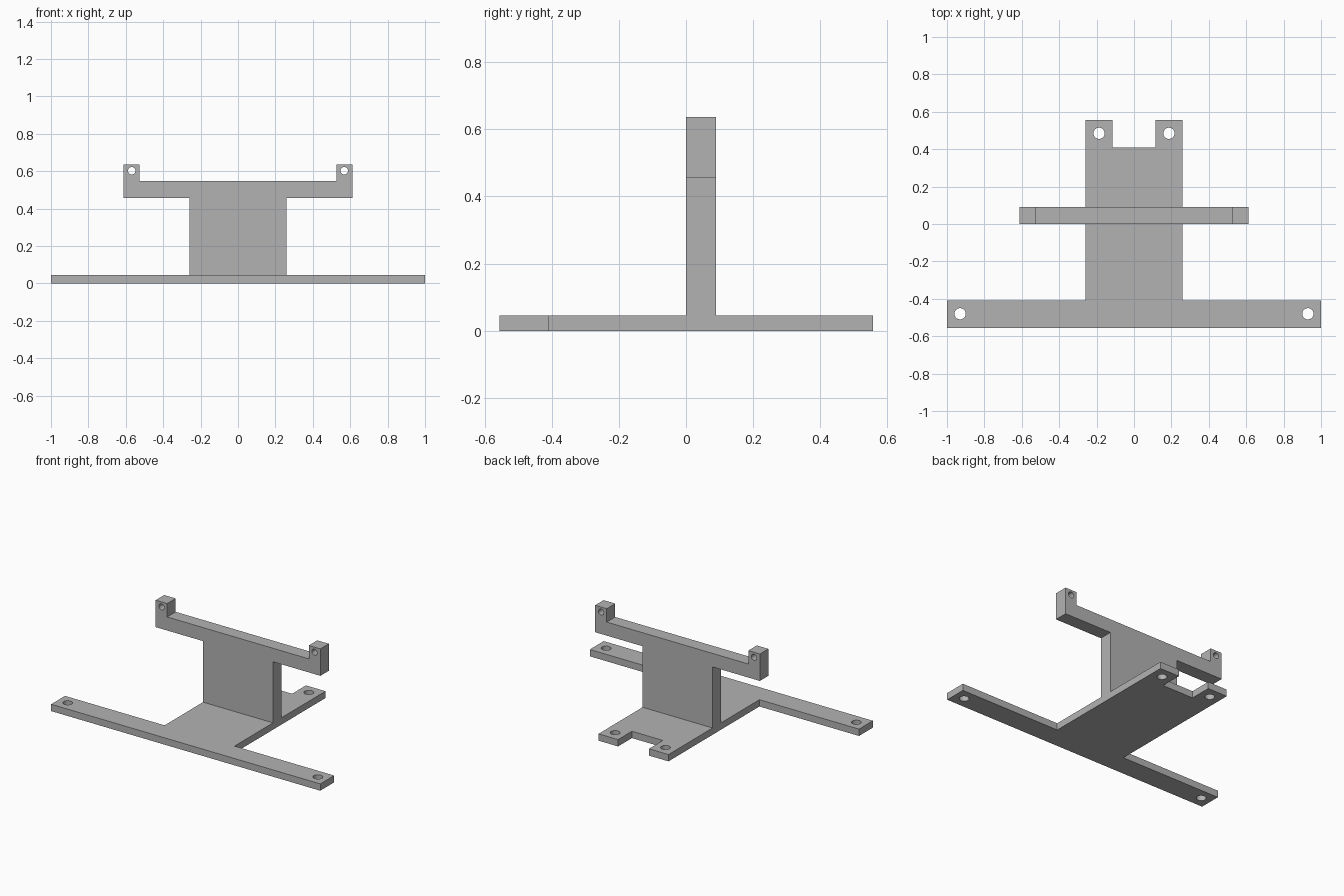
import bpy
import bmesh
from math import pi
from mathutils import Matrix

cube = bpy.data.objects.get("Cube")
if cube:
    bpy.data.objects.remove(cube, do_unlink=True)

# Single grey material
grey = bpy.data.materials.new("plain grey")
grey.use_nodes = True
colour = (0.45, 0.45, 0.45, 1)
grey.diffuse_color = colour
grey.node_tree.nodes["Principled BSDF"].inputs["Base Color"].default_value = colour


def make_object(name, bm):
    bmesh.ops.recalc_face_normals(bm, faces=bm.faces)
    mesh = bpy.data.meshes.new(name)
    bm.to_mesh(mesh)
    bm.free()
    mesh.materials.append(grey)
    obj = bpy.data.objects.new(name, mesh)
    bpy.context.collection.objects.link(obj)
    return obj


def drilled_plate(name, half, thickness, holes, radius, placement):
    """Mirror a half outline in x, extrude it and drill mirrored holes."""
    outline = half + [(-x, y) for x, y in reversed(half)]
    bm = bmesh.new()
    face = bm.faces.new([bm.verts.new((x, y, 0)) for x, y in outline])
    ext = bmesh.ops.extrude_face_region(bm, geom=[face])
    top = [v for v in ext["geom"] if isinstance(v, bmesh.types.BMVert)]
    bmesh.ops.translate(bm, verts=top, vec=(0, 0, thickness))
    plate = make_object(name, bm)

    drill_bm = bmesh.new()
    for x, y in holes:
        for side in (-1, 1):
            bmesh.ops.create_cone(
                drill_bm, cap_ends=True, segments=32, radius1=radius,
                radius2=radius, depth=thickness * 3,
                matrix=Matrix.Translation((side * x, y, thickness / 2)))
    drill = make_object(name + "_drill", drill_bm)
    drill.hide_render = True

    cut = plate.modifiers.new("holes", "BOOLEAN")
    cut.operation = "DIFFERENCE"
    cut.solver = "EXACT"
    cut.object = drill
    bpy.context.view_layer.objects.active = plate
    bpy.ops.object.modifier_apply(modifier=cut.name)
    bpy.data.objects.remove(drill, do_unlink=True)

    plate.data.transform(placement)
    bpy.ops.object.select_all(action="DESELECT")
    plate.select_set(True)
    bpy.ops.object.shade_smooth_by_angle(angle=pi / 6)
    return plate


# Base: long front bar, central tongue and two notched rear tabs
drilled_plate(
    "base_plate",
    [(1, -0.555), (1, -0.408), (0.26, -0.408), (0.26, 0.557),
     (0.115, 0.557), (0.115, 0.41)],
    0.046, [(0.93, -0.48), (0.187, 0.485)], 0.03, Matrix())

# Upright: wide web, crossbar and two raised end lugs
drilled_plate(
    "upright_bracket",
    [(0.26, 0.046), (0.26, 0.456), (0.612, 0.456), (0.612, 0.637),
     (0.526, 0.637), (0.526, 0.547)],
    0.09, [(0.568, 0.603)], 0.02,
    Matrix.Translation((0, 0.09, 0)) @ Matrix.Rotation(pi / 2, 4, "X"))
